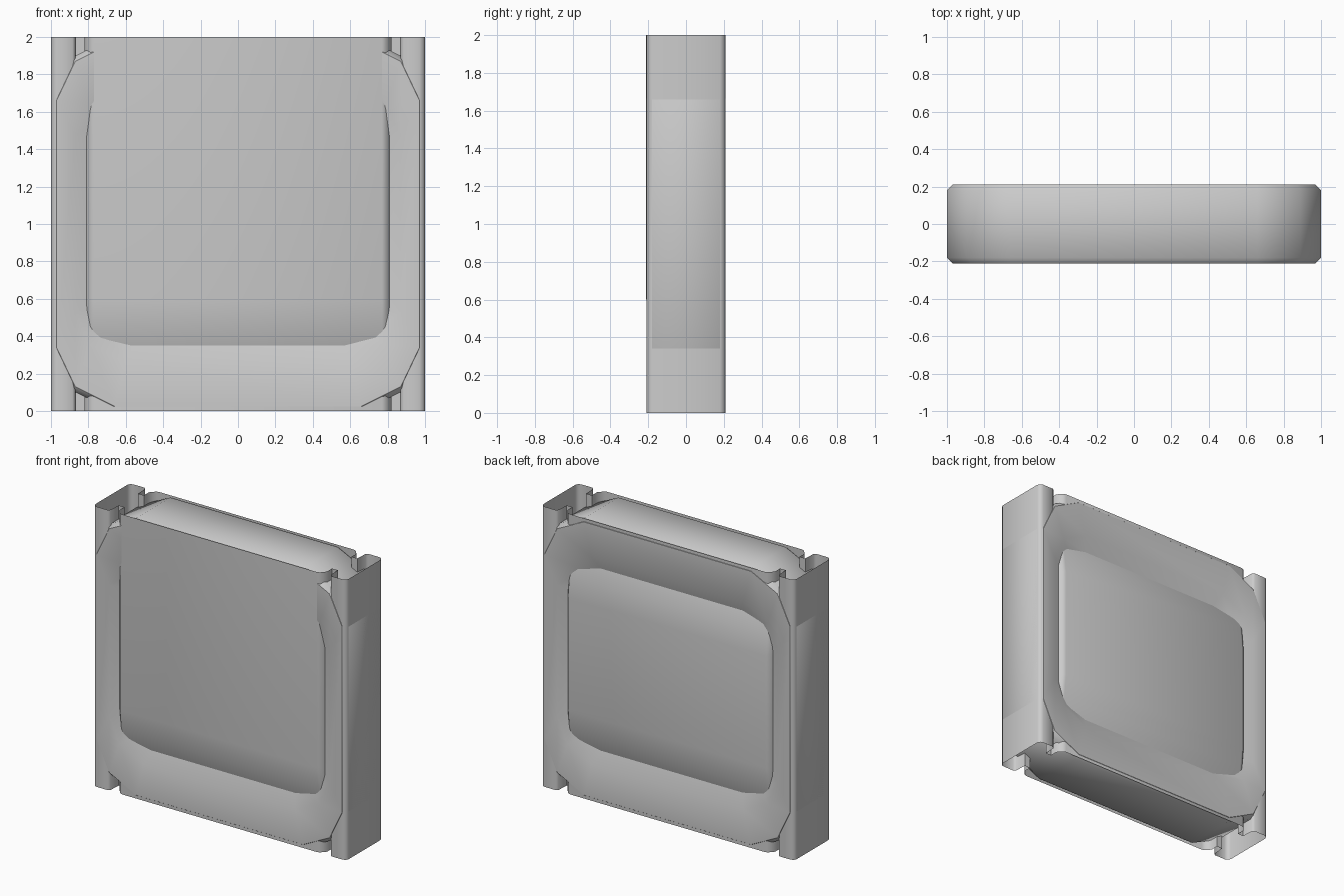
import bpy, bmesh

if "Cube" in bpy.data.objects:
    bpy.data.objects.remove(bpy.data.objects["Cube"])


def finish(name, bm, angle):
    bmesh.ops.remove_doubles(bm, verts=bm.verts, dist=0.0001)
    bmesh.ops.recalc_face_normals(bm, faces=bm.faces)
    mesh = bpy.data.meshes.new(name)
    bm.to_mesh(mesh)
    bm.free()
    ob = bpy.data.objects.new(name, mesh)
    bpy.context.collection.objects.link(ob)
    bpy.ops.object.select_all(action='DESELECT')
    ob.select_set(True)
    bpy.context.view_layer.objects.active = ob
    bpy.ops.object.shade_smooth_by_angle(angle=angle)
    return ob


def extrude_shell(name, profile, rows):
    """Open-ended sleeve: an xy profile pulled through rows of (z, y scale)."""
    bm = bmesh.new()
    rings = [[bm.verts.new((x, y * s, z)) for x, y in profile] for z, s in rows]
    for a, b in zip(rings, rings[1:]):
        for i in range(len(profile) - 1):
            bm.faces.new((a[i], a[i + 1], b[i + 1], b[i]))
    return finish(name, bm, 0.9)


def corner_loop(bm, corner, y):
    """Clipped-square loop from three corner points measured from the centre."""
    a = list(corner)
    b = [(-x, z) for x, z in reversed(a)]
    c = [(-x, -z) for x, z in a]
    d = [(x, -z) for x, z in reversed(a)]
    return [bm.verts.new((x, y, 1 + z)) for x, z in a + b + c + d]


# Clipped frame slab with a sloped recess on both faces
steps = [
    ([(0.78, 0.45), (0.71, 0.59), (0.56, 0.65)], 0.16),
    ([(0.87, 0.47), (0.79, 0.645), (0.60, 0.74)], 0.21),
    ([(0.97, 0.66), (0.87, 0.87), (0.66, 0.975)], 0.21),
    ([(1.00, 0.66), (0.89, 0.89), (0.66, 1.0)], 0.18),
]
bm = bmesh.new()
loops = [corner_loop(bm, c, -y) for c, y in steps]
loops += [corner_loop(bm, c, y) for c, y in reversed(steps)]
for a, b in zip(loops, loops[1:]):
    for i in range(len(a)):
        j = (i + 1) % len(a)
        bm.faces.new((a[i], a[j], b[j], b[i]))
bm.faces.new(loops[0])
bm.faces.new(loops[-1])
finish("frame", bm, 0.75)

# Hollow side posts with the groove beside the panel
half = [(1.0, 0.18), (0.99, 0.2), (0.97, 0.208), (0.885, 0.208), (0.87, 0.195),
        (0.865, 0.11), (0.82, 0.11)]
rail = [(x, -y) for x, y in reversed(half)] + half
for side, name in ((1, "right_post"), (-1, "left_post")):
    extrude_shell(name, [(side * x, y) for x, y in rail], [(0, 1), (2, 1)])

# Panel skins: pillowed inside the frame, flush to the top at the front
edge = [(0.82, 0.11), (0.82, 0.165), (0.79, 0.2), (0.77, 0.208)]


def skin(name, side, rows, height=1.0):
    pts = edge + [(-x, y) for x, y in reversed(edge)]
    extrude_shell(name, [(x, side * y * height) for x, y in pts], rows)


dip = [(0.35, 0.77), (0.45, 0.92), (0.6, 1)]
skin("front_panel", -1, dip + [(2, 1)], 1.012)
skin("back_panel", 1, dip + [(2 - z, s) for z, s in reversed(dip)])
skin("front_bottom_skin", -1, [(0, 1), (0.2, 1)])
skin("back_bottom_skin", 1, [(0, 1), (0.2, 1)])
skin("back_top_skin", 1, [(1.8, 1), (2, 1)])
